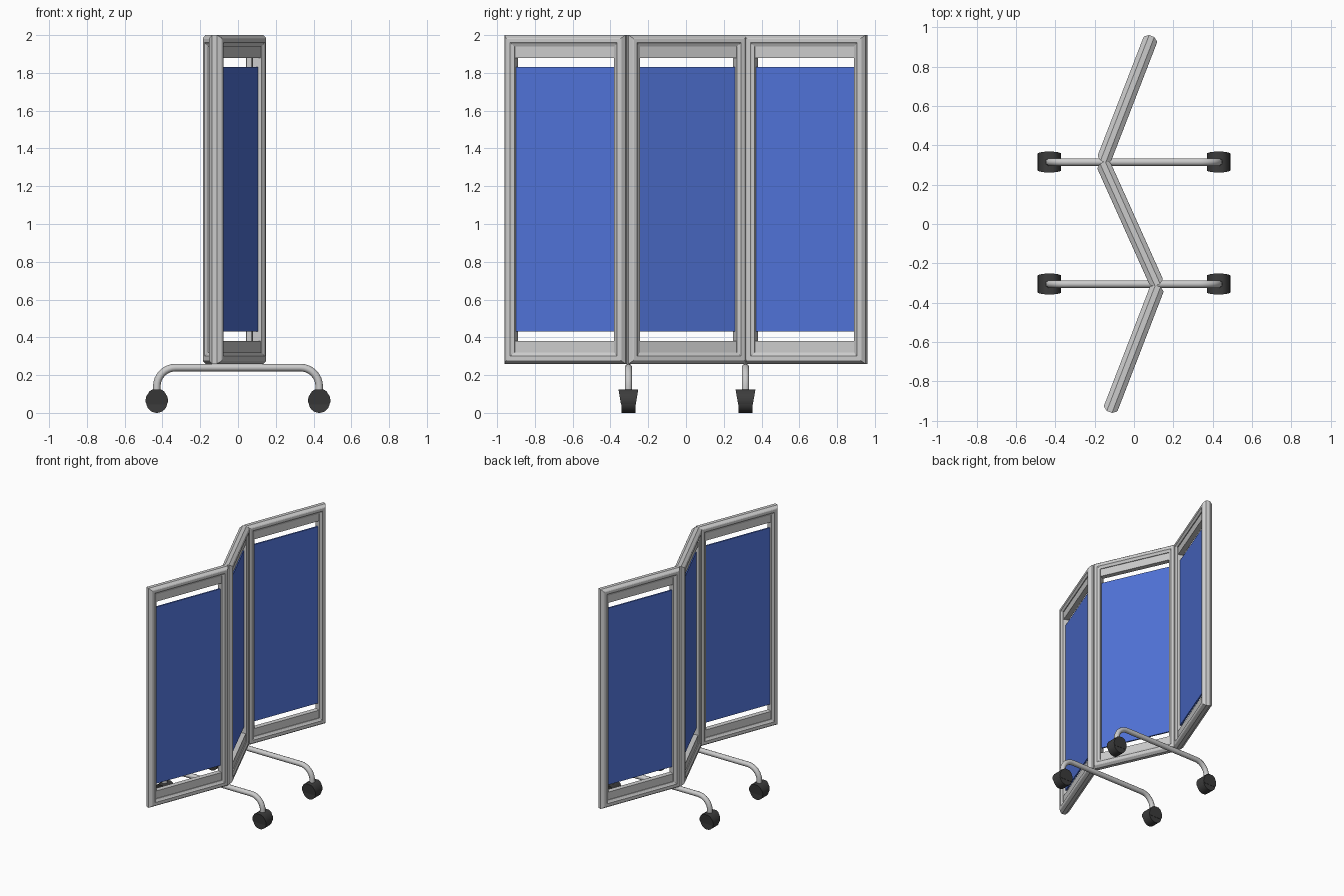
import bpy, bmesh
from math import sin, cos, pi, atan2, hypot
from mathutils import Matrix

if "Cube" in bpy.data.objects:
    bpy.data.objects.remove(bpy.data.objects["Cube"])


def material(name, rgb):
    m = bpy.data.materials.new(name)
    m.diffuse_color = (*rgb, 1)
    m.use_nodes = True
    m.node_tree.nodes["Principled BSDF"].inputs["Base Color"].default_value = m.diffuse_color
    return m


BLUE = material("blue_fabric", (0.08, 0.17, 0.68))
DARK = material("dark_rubber", (0.045, 0.045, 0.045))
ZLO, ZHI = 0.26, 2.0


def finish(name, bm, mat=None, matrix=None, smooth=False):
    bmesh.ops.recalc_face_normals(bm, faces=bm.faces)
    me = bpy.data.meshes.new(name)
    bm.to_mesh(me)
    bm.free()
    ob = bpy.data.objects.new(name, me)
    bpy.context.collection.objects.link(ob)
    if matrix:
        ob.matrix_world = matrix
    if mat:
        me.materials.append(mat)
    if smooth:
        bpy.ops.object.select_all(action='DESELECT')
        ob.select_set(True)
        bpy.context.view_layer.objects.active = ob
        bpy.ops.object.shade_smooth_by_angle(angle=0.6)
    return ob


def box(bm, x0, x1, hy, z0, z1):
    m = Matrix.Translation(((x0 + x1) / 2, 0, (z0 + z1) / 2)) @ Matrix.Diagonal((x1 - x0, 2 * hy, z1 - z0, 1))
    bmesh.ops.create_cube(bm, size=1, matrix=m)


def frame_mesh(w):
    # mitred frame: bevelled section (inset, depth) carried round a rectangle
    half = [(0, 0.014), (0.014, 0.034), (0.02, 0.037), (0.04, 0.037), (0.047, 0.032), (0.06, 0.026)]
    prof = half + [(d, -t) for d, t in reversed(half)]
    bm = bmesh.new()
    rings = [[bm.verts.new(p) for p in ((d, t, ZLO + d), (w - d, t, ZLO + d),
                                        (w - d, t, ZHI - d), (d, t, ZHI - d))] for d, t in prof]
    for i, a in enumerate(rings):
        b = rings[(i + 1) % len(rings)]
        for k in range(4):
            bm.faces.new((a[k], a[(k + 1) % 4], b[(k + 1) % 4], b[k]))
    return bm


def panel(name, start, end):
    dx, dy = end[0] - start[0], end[1] - start[1]
    w = hypot(dx, dy)
    mat = Matrix.Translation((*start, 0)) @ Matrix.Rotation(atan2(dy, dx), 4, 'Z')
    finish(name + "_frame", frame_mesh(w), matrix=mat)
    # recessed rails above and below the fabric
    bm = bmesh.new()
    for z0, z1 in ((ZLO + 0.055, 0.38), (1.88, ZHI - 0.055)):
        box(bm, 0.05, w - 0.05, 0.02, z0, z1)
    finish(name + "_rails", bm, matrix=mat)
    # stretched fabric
    bm = bmesh.new()
    box(bm, 0.058, w - 0.058, 0.006, 0.43, 1.83)
    finish(name + "_fabric", bm, BLUE, mat)


panel("back_panel", (-0.157, 0.317), (0.09, 0.955))
panel("middle_panel", (-0.16, 0.313), (0.12, -0.31))
panel("front_panel", (0.122, -0.315), (-0.125, -0.955))


def leg(name, y):
    # bent tube with quarter-circle ends
    r, x, z = 0.1, 0.43, 0.24
    right = [(x - r + r * sin(a), z - r + r * cos(a)) for a in (i * pi / 16 for i in range(9))]
    right.append((x, 0.1))
    pts = [(-px, pz) for px, pz in reversed(right)] + right
    cu = bpy.data.curves.new(name, 'CURVE')
    cu.dimensions = '3D'
    cu.bevel_depth = 0.02
    cu.bevel_resolution = 3
    cu.use_fill_caps = True
    sp = cu.splines.new('POLY')
    sp.points.add(len(pts) - 1)
    for p, (px, pz) in zip(sp.points, pts):
        p.co = (px, y, pz, 1)
    sp.use_smooth = True
    ob = bpy.data.objects.new(name, cu)
    bpy.context.collection.objects.link(ob)


def prism(bm, outline, width):
    # outline in xz, extruded both ways by a width depending on height
    a = [bm.verts.new((x, -width(z), z)) for x, z in outline]
    b = [bm.verts.new((x, width(z), z)) for x, z in outline]
    bm.faces.new(a)
    bm.faces.new(b[::-1])
    n = len(a)
    for i in range(n):
        bm.faces.new((a[i], a[(i + 1) % n], b[(i + 1) % n], b[i]))


def caster(name, x, y):
    # round wheel below a hood that widens upwards
    bm = bmesh.new()
    prism(bm, [(0.056 * cos(a), 0.056 + 0.056 * sin(a)) for a in (i * pi / 12 for i in range(24))],
          lambda z: 0.037)
    prism(bm, [(-0.054, 0.045), (0.054, 0.045), (0.06, 0.06), (0.057, 0.085), (0.038, 0.115),
               (0.02, 0.125), (-0.02, 0.125), (-0.038, 0.115), (-0.057, 0.085), (-0.06, 0.06)],
          lambda z: 0.039 + (z - 0.045) * 0.17)
    finish(name, bm, DARK, Matrix.Translation((x, y, 0)), smooth=True)


for side, y in (("back", 0.315), ("front", -0.305)):
    leg(side + "_leg", y)
    for end, x in (("left", -0.43), ("right", 0.43)):
        caster(f"{side}_{end}_caster", x, y)
